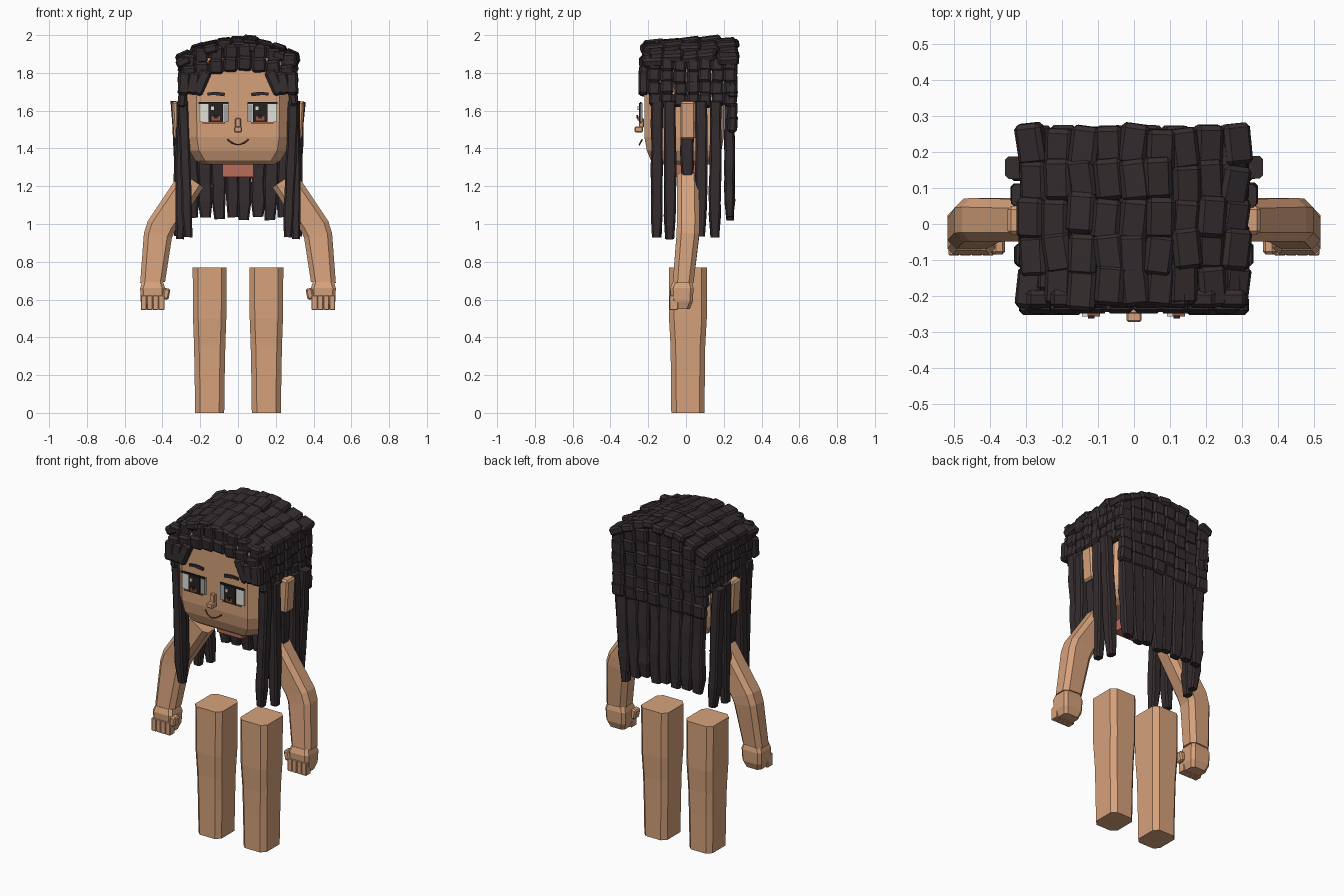
import bpy, bmesh, math, random
from mathutils import Matrix, Vector, Euler

random.seed(4)
old = bpy.data.objects.get("Cube")
if old:
    bpy.data.objects.remove(old, do_unlink=True)


def material(name, rgb):
    m = bpy.data.materials.new(name)
    m.use_nodes = True
    m.diffuse_color = (*rgb, 1)
    m.node_tree.nodes["Principled BSDF"].inputs["Base Color"].default_value = (*rgb, 1)
    return m


SKIN = material("skin", (0.67, 0.36, 0.2))
NECK = material("neck_red", (0.48, 0.15, 0.1))
HAIR = material("hair_black", (0.036, 0.026, 0.028))
WHITE = material("eye_white", (0.75, 0.75, 0.7))
GREY = material("eye_grey", (0.36, 0.37, 0.36))
DARK = material("eye_dark", (0.02, 0.016, 0.016))
BROWN = material("iris_brown", (0.32, 0.1, 0.05))
LIP = material("mouth_red", (0.24, 0.04, 0.03))


def finish(name, bm, mat):
    bmesh.ops.recalc_face_normals(bm, faces=bm.faces)
    me = bpy.data.meshes.new(name)
    bm.to_mesh(me)
    bm.free()
    me.materials.append(mat)
    ob = bpy.data.objects.new(name, me)
    bpy.context.collection.objects.link(ob)
    return ob


def add_loft(bm, sections, cut):
    """Skin chamfered rectangles: (x, y, z, half width, half depth, tilt)."""
    rings = []
    for x, y, z, hx, hy, tilt in sections:
        cx, cy = hx - cut, hy - cut
        outline = [(-cx, -hy), (cx, -hy), (hx, -cy), (hx, cy),
                   (cx, hy), (-cx, hy), (-hx, cy), (-hx, -cy)]
        rings.append([bm.verts.new((x + u * math.cos(tilt), y + v, z + u * math.sin(tilt)))
                      for u, v in outline])
    for a, b in zip(rings, rings[1:]):
        for i in range(8):
            j = (i + 1) % 8
            bm.faces.new((a[i], a[j], b[j], b[i]))
    bm.faces.new(rings[0])
    bm.faces.new(rings[-1])


def loft(name, sections, cut, mat):
    bm = bmesh.new()
    add_loft(bm, sections, cut)
    return finish(name, bm, mat)


def add_block(bm, loc, size, rot=(0, 0, 0), bevel=0.012):
    mtx = Matrix.LocRotScale(Vector(loc), Euler(rot), Vector(size))
    made = bmesh.ops.create_cube(bm, size=1, matrix=mtx)
    if bevel:
        edges = list({e for v in made["verts"] for e in v.link_edges})
        bmesh.ops.bevel(bm, geom=edges, offset=bevel, segments=1, affect='EDGES')


def block(name, loc, size, mat, rot=(0, 0, 0), bevel=0.0):
    bm = bmesh.new()
    add_block(bm, loc, size, rot, bevel)
    return finish(name, bm, mat)


def jit(a):
    return random.uniform(-a, a)


def spread(lo, hi, n):
    return [lo + (hi - lo) * i / (n - 1) for i in range(n)]


SIDES = (("left", 1), ("right", -1))

# Head and neck
loft("head", [(0, -0.01, 1.315, 0.19, 0.15, 0), (0, -0.01, 1.335, 0.225, 0.175, 0),
              (0, -0.01, 1.39, 0.258, 0.198, 0), (0, -0.01, 1.46, 0.268, 0.21, 0),
              (0, -0.01, 1.88, 0.27, 0.212, 0)], 0.05, SKIN)
block("neck", (0, 0, 1.295), (0.165, 0.16, 0.09), NECK)

# Nose and mouth
block("nose_bridge", (0, -0.236, 1.535), (0.03, 0.026, 0.05), SKIN, bevel=0.004)
block("nose_tip", (0, -0.25, 1.5), (0.042, 0.045, 0.03), SKIN, bevel=0.005)
cu = bpy.data.curves.new("mouth", 'CURVE')
cu.dimensions = '3D'
cu.bevel_depth, cu.bevel_resolution = 0.004, 1
sp = cu.splines.new('POLY')
sp.points.add(6)
for p, x in zip(sp.points, spread(-0.055, 0.055, 7)):
    p.co = (x, -0.247 + 5 * x * x, 1.42 + 9 * x * x, 1)
cu.materials.append(LIP)
bpy.context.collection.objects.link(bpy.data.objects.new("mouth", cu))

for side, s in SIDES:
    # Eye built of thin layered plates: part, x, y, z, width, height, colour
    for part, x, y, z, w, h, mat in (
            ("white", 0.128, -0.233, 1.59, 0.155, 0.1, WHITE),
            ("inner_corner", 0.064, -0.239, 1.588, 0.026, 0.09, GREY),
            ("iris", 0.118, -0.245, 1.59, 0.075, 0.1, DARK),
            ("iris_glow", 0.118, -0.252, 1.558, 0.046, 0.022, BROWN),
            ("pupil", 0.118, -0.258, 1.568, 0.018, 0.018, DARK),
            ("glint", 0.118 - s * 0.018, -0.252, 1.612, 0.016, 0.018, WHITE),
            ("upper_lash", 0.13, -0.24, 1.64, 0.16, 0.01, DARK),
            ("lower_lid", 0.128, -0.239, 1.536, 0.12, 0.006, BROWN)):
        block(f"{side}_eye_{part}", (s * x, y, z), (w, 0.008, h), mat)
    block(f"{side}_brow", (s * 0.095, -0.228, 1.688), (0.05, 0.009, 0.018), HAIR, (0, s * -0.12, 0))
    block(f"{side}_brow_tail", (s * 0.14, -0.228, 1.69), (0.045, 0.009, 0.015), HAIR,
          (0, s * 0.12, 0))
    block(f"{side}_ear", (s * 0.315, 0.01, 1.55), (0.06, 0.08, 0.2), SKIN,
          (0, s * 0.06, 0), 0.01)

    # Arm, hand and leg
    loft(f"{side}_arm", [(s * 0.243, 0.01, 1.235, 0.073, 0.058, s * 0.58),
                         (s * 0.405, 0.012, 0.99, 0.077, 0.06, s * 0.35),
                         (s * 0.424, 0.01, 0.94, 0.075, 0.06, s * 0.15),
                         (s * 0.452, -0.015, 0.69, 0.066, 0.055, s * -0.05)], 0.025, SKIN)
    loft(f"{side}_palm", [(s * 0.452, -0.025, 0.55, 0.05, 0.045, 0),
                          (s * 0.452, -0.022, 0.59, 0.063, 0.058, 0),
                          (s * 0.452, -0.022, 0.66, 0.066, 0.062, 0),
                          (s * 0.452, -0.02, 0.692, 0.056, 0.052, 0)], 0.016, SKIN)
    fingers = bmesh.new()
    for x in spread(0.405, 0.499, 4):
        add_block(fingers, (s * x, -0.065, 0.583), (0.0305, 0.046, 0.076), bevel=0.003)
    add_block(fingers, (s * 0.38, -0.06, 0.63), (0.035, 0.05, 0.06), (0, s * -0.2, 0), 0.008)
    finish(f"{side}_fingers", fingers, SKIN)
    loft(f"{side}_leg", [(s * 0.15, 0.01, 0, 0.077, 0.088, 0),
                         (s * 0.15, 0.01, 0.22, 0.08, 0.09, 0),
                         (s * 0.15, 0.01, 0.36, 0.083, 0.092, 0),
                         (s * 0.15, 0.01, 0.5, 0.088, 0.1, 0),
                         (s * 0.15, 0.01, 0.77, 0.09, 0.1, 0)], 0.027, SKIN)

# Hair core under the blocks
block("hair_core", (0, 0.02, 1.855), (0.56, 0.43, 0.09), HAIR, bevel=0.02)
block("hair_back_core", (0, 0.22, 1.69), (0.55, 0.03, 0.36), HAIR)

# Crown of overlapping blocks, falling away to the sides
crown = bmesh.new()
for r, y in enumerate(spread(-0.175, 0.215, 5)):
    for c, x in enumerate(spread(-0.28, 0.28, 9)):
        z = 1.968 - 1.05 * x * x - 0.4 * (y - 0.05) ** 2 + jit(0.009)
        add_block(crown, (x + jit(0.006), y + jit(0.012), z), (0.08, 0.115, 0.05),
                  (0.08 + jit(0.06), 1.5 * x, jit(0.14)))
finish("hair_crown", crown, HAIR)

# Block rows on the back and both sides
rows = bmesh.new()
for z in spread(1.9, 1.53, 6):
    for x in spread(-0.27, 0.27, 8):
        drop = 0.9 * x * x * max(0, z - 1.53) / 0.37
        add_block(rows, (x + jit(0.005), 0.242 + jit(0.006), z - drop + jit(0.006)),
                  (0.078, 0.05, 0.086), (-0.06 + jit(0.04), jit(0.06), 0))
for side, s in SIDES:
    for z in spread(1.845, 1.66, 4):
        for y in spread(-0.165, 0.235, 7):
            add_block(rows, (s * (0.29 + jit(0.006)), y + jit(0.005), z + jit(0.006)),
                      (0.046, 0.068, 0.078), (jit(0.06), s * -0.1, 0))
finish("hair_rows", rows, HAIR)

# Fringe across the brow and swept corner bangs
fringe = bmesh.new()
for z, y in ((1.915, -0.205), (1.848, -0.22)):
    for x in spread(-0.265, 0.265, 8):
        add_block(fringe, (x + jit(0.006), y, z - 0.7 * x * x + jit(0.006)),
                  (0.078, 0.05, 0.078), (0.12, jit(0.12), 0))
for side, s in SIDES:
    for x, z, h, tilt in ((0.195, 1.75, 0.14, 0.42), (0.24, 1.745, 0.12, 0.2),
                          (0.285, 1.745, 0.12, 0.05)):
        add_block(fringe, (s * x, -0.225, z), (0.064, 0.055, h), (0, s * -tilt, 0))
finish("hair_fringe", fringe, HAIR)


def add_strand(bm, top, bottom, hx, hy, n=7):
    secs = []
    for i in range(n):
        p = Vector(top).lerp(Vector(bottom), i / (n - 1))
        k = 0.75 if i == n - 1 else 1 + jit(0.08)
        secs.append((p.x + jit(0.003), p.y + jit(0.003), p.z, hx * k, hy * k, jit(0.15)))
    add_loft(bm, secs, 0.009)


# Long strands down the back
back = bmesh.new()
for x in spread(-0.255, 0.255, 8):
    add_strand(back, (x, 0.23, 1.56), (x * 0.95 + jit(0.006), 0.232, 1.03 + jit(0.01)), 0.037, 0.026)
finish("back_strands", back, HAIR)

# Long strands beside the face and behind the ears
for side, s in SIDES:
    locks = bmesh.new()
    for y, x0, x1, low in ((-0.155, 0.292, 0.265, 0.93), (-0.085, 0.3, 0.308, 0.92),
                           (0.08, 0.312, 0.315, 0.935), (0.155, 0.328, 0.29, 0.93)):
        add_strand(locks, (s * x0, y, 1.65), (s * x1, y, low), 0.028, 0.031)
    add_strand(locks, (s * 0.3, 0.005, 1.48), (s * 0.29, 0.005, 1.2), 0.024, 0.034, 4)
    finish(f"{side}_side_strands", locks, HAIR)
